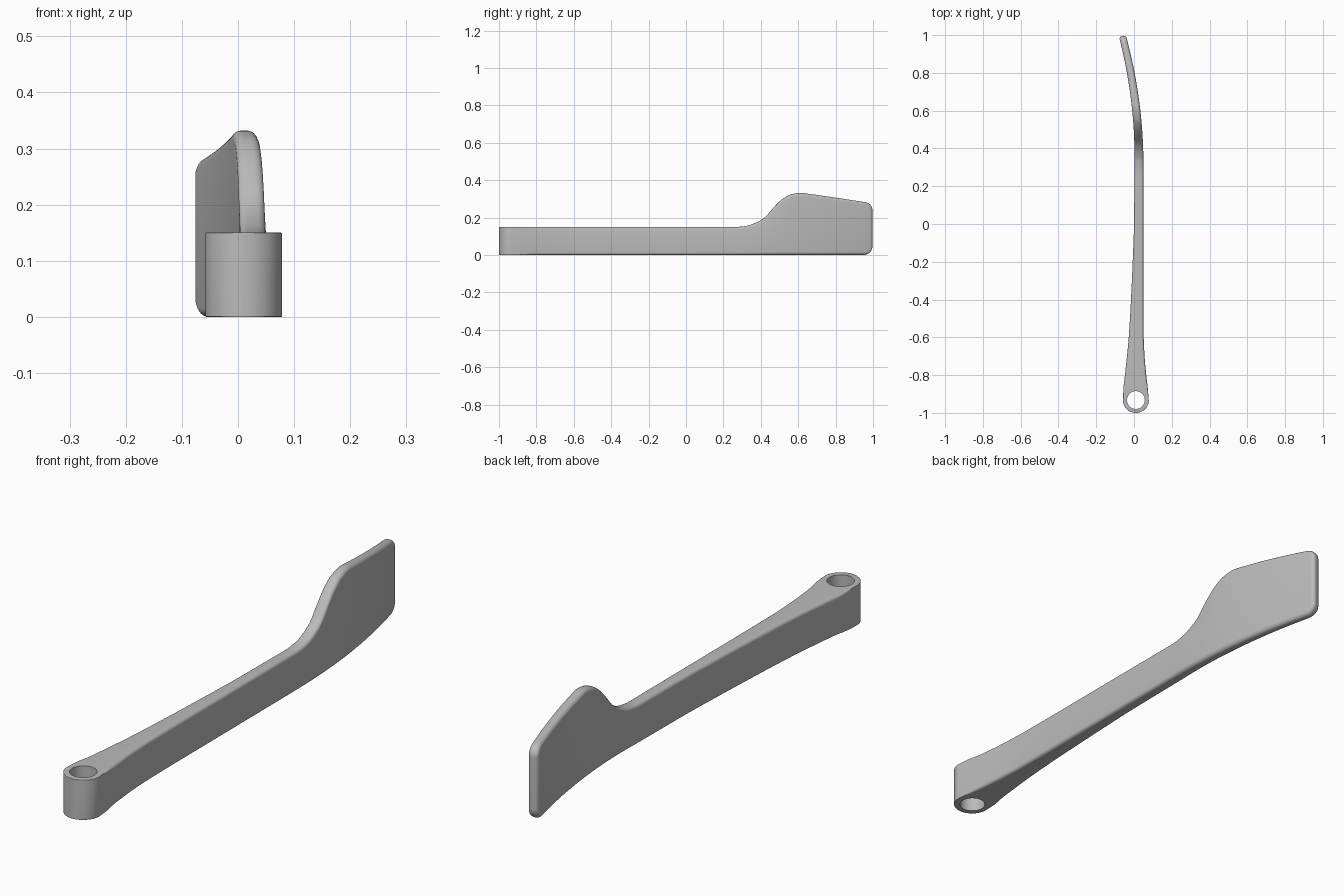
import bpy
import bmesh
from math import pi, sin, cos, sqrt
from mathutils import Vector

if "Cube" in bpy.data.objects:
    bpy.data.objects.remove(bpy.data.objects["Cube"], do_unlink=True)

grey = bpy.data.materials.new("satin grey")
grey.use_nodes = True
grey.diffuse_color = (0.5, 0.5, 0.5, 1)
grey.node_tree.nodes["Principled BSDF"].inputs["Base Color"].default_value = (0.5, 0.5, 0.5, 1)


def curve(points):
    """Smooth interpolation through (y, value) pairs without overshoot."""
    n = len(points)
    sec = [(points[i + 1][1] - points[i][1]) / (points[i + 1][0] - points[i][0]) for i in range(n - 1)]
    tan = [sec[0]]
    for a, b in zip(sec, sec[1:]):
        tan.append(2 * a * b / (a + b) if a * b > 0 else 0)
    tan.append(sec[-1])

    def value(y):
        i = max([0] + [k for k in range(n - 1) if points[k][0] <= y])
        h = points[i + 1][0] - points[i][0]
        t = min(max((y - points[i][0]) / h, 0), 1)
        s = t * t * (3 - 2 * t)
        return (points[i][1] * (1 - s) + points[i + 1][1] * s
                + h * t * (1 - t) * (tan[i] * (1 - t) - tan[i + 1] * t))
    return value


# Plan edges, upper profile and edge rounding along the length
BOSS = Vector((0.01, -0.932))
R = 0.068
END = 0.995
right_edge = curve([(-0.932, 0.078), (-0.87, 0.073), (-0.8, 0.065), (-0.7, 0.056),
                    (-0.58, 0.051), (-0.4, 0.05), (0.33, 0.05)])
left_edge = curve([(-0.932, -0.058), (-0.87, -0.056), (-0.8, -0.048), (-0.6, -0.028),
                   (-0.4, -0.016), (-0.2, -0.007), (0, 0), (0.33, 0.003)])
top_z = curve([(-1, 0.15), (0.27, 0.15), (0.33, 0.157), (0.38, 0.175), (0.42, 0.2),
               (0.47, 0.255), (0.51, 0.294), (0.56, 0.323), (0.61, 0.332), (0.66, 0.326), (1, 0.276)])
rounding = curve([(-1, 0.002), (-0.9, 0.002), (-0.82, 0.012), (0.2, 0.013), (0.5, 0.016), (1, 0.016)])


def arc_inset(d, r):
    """Inset of a rounded corner of radius r at distance d from the end."""
    return r - sqrt(max(r * r - (r - d) ** 2, 0)) if d < r else 0


def section(y):
    """Rounded rectangle across the handle at station y."""
    x0, x1 = left_edge(y), right_edge(y)
    bend = max(y - 0.33, 0) / 0.67
    centre, half = (x0 + x1) / 2, (x1 - x0) / 2 - 0.005 * bend
    centre -= 0.089 * bend ** 2
    slope = -2 * 0.089 * bend / 0.67
    lo, hi, r = 0, top_z(y), rounding(y)
    if y < BOSS.y:
        centre, half = BOSS.x, sqrt(max(R * R - (y - BOSS.y) ** 2, 0)) + 0.0005
    d = END - y
    half -= arc_inset(d, 0.014)
    lo += arc_inset(d, 0.045)
    hi -= arc_inset(d, 0.035)
    r = min(r, half * 0.85)
    across = Vector((1, -slope, 0)).normalized()
    origin = Vector((centre, y, 0))
    pts = []
    for k, (sx, z) in enumerate([(1, hi - r), (-1, hi - r), (-1, lo + r), (1, lo + r)]):
        for j in range(7):
            a = (k + j / 6) * pi / 2
            pts.append(origin + across * (sx * (half - r) + r * cos(a)) + Vector((0, 0, z + r * sin(a))))
    return pts


# Stations: boss arc, straight arm, blade, rounded tip
stations = [BOSS.y - R * cos(pi / 2 * i / 20) for i in range(20)]
stations += [BOSS.y + (0.27 - BOSS.y) * i / 50 for i in range(50)]
stations += [0.27 + (0.95 - 0.27) * i / 60 for i in range(60)]
stations += [END - 0.045 * (1 - sin(pi / 2 * i / 16)) for i in range(17)]

bm = bmesh.new()
rings = [[bm.verts.new(p) for p in section(y)] for y in stations]
for a, b in zip(rings, rings[1:]):
    for i in range(len(a)):
        j = (i + 1) % len(a)
        bm.faces.new((a[i], a[j], b[j], b[i]))
bm.faces.new(rings[0])
bm.faces.new(rings[-1])
bmesh.ops.recalc_face_normals(bm, faces=bm.faces)
mesh = bpy.data.meshes.new("lever_handle")
bm.to_mesh(mesh)
bm.free()
handle = bpy.data.objects.new("lever_handle", mesh)
bpy.context.collection.objects.link(handle)
mesh.materials.append(grey)

# Pivot hole through the boss
bpy.ops.mesh.primitive_cylinder_add(vertices=64, radius=0.047, depth=0.5, location=(BOSS.x, BOSS.y, 0.075))
cutter = bpy.context.object
cutter.name = "pivot_hole_cutter"
cutter.hide_render = True
cutter.data.materials.append(grey)
bore = handle.modifiers.new("pivot_hole", "BOOLEAN")
bore.operation = "DIFFERENCE"
bore.solver = "EXACT"
bore.object = cutter
bpy.ops.object.select_all(action="DESELECT")
handle.select_set(True)
bpy.context.view_layer.objects.active = handle
bpy.ops.object.modifier_apply(modifier=bore.name)
bpy.data.objects.remove(cutter, do_unlink=True)
bpy.ops.object.shade_smooth_by_angle(angle=pi / 6)
